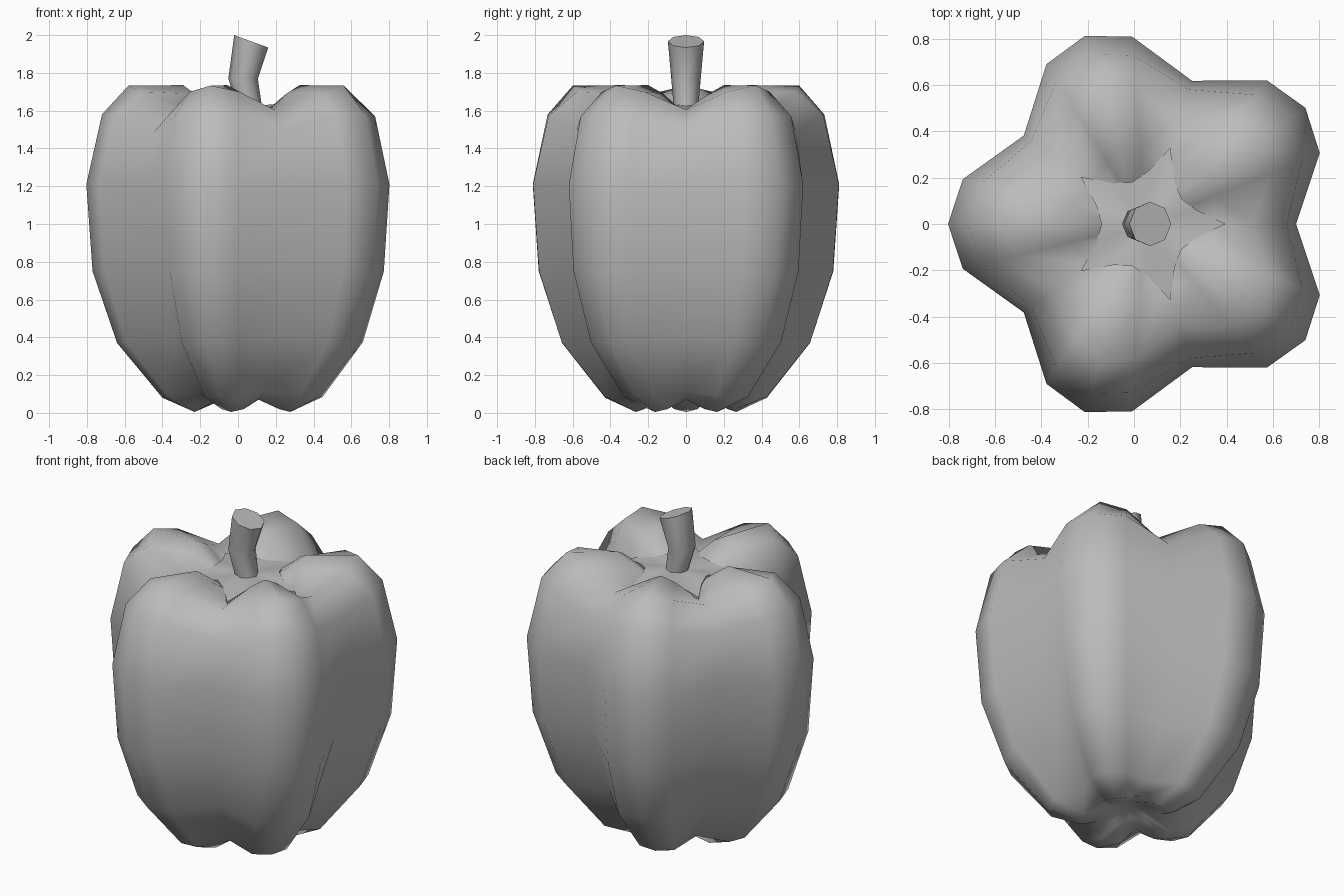
import bpy, bmesh
from math import radians, sin, cos, pi
from mathutils import Vector

cube = bpy.data.objects.get("Cube")
if cube:
    bpy.data.objects.remove(cube)

grey = bpy.data.materials.new("plain grey")
grey.use_nodes = True
COLOUR = (0.5, 0.5, 0.5, 1)
grey.diffuse_color = COLOUR
grey.node_tree.nodes["Principled BSDF"].inputs["Base Color"].default_value = COLOUR

AXIS_X = 0.05   # the fruit's axis sits slightly off centre
LOBES = 5


def polar(r, angle, z):
    return Vector((AXIS_X + r * cos(angle), r * sin(angle), z))


def make_object(name, rings, sharp_angle, first=None, last=None):
    """Bridge closed rings of points; close the ends with a tip point or a cap."""
    bm = bmesh.new()
    loops = [[bm.verts.new(p) for p in ring] for ring in rings]
    n = len(loops[0])
    for a, b in zip(loops, loops[1:]):
        for i in range(n):
            j = (i + 1) % n
            bm.faces.new((a[i], a[j], b[j], b[i]))
    for loop, tip in ((loops[0], first), (loops[-1], last)):
        if tip is None:
            bm.faces.new(loop)
        else:
            v = bm.verts.new(tip)
            for i in range(n):
                bm.faces.new((loop[i], loop[(i + 1) % n], v))
    bmesh.ops.recalc_face_normals(bm, faces=bm.faces)
    mesh = bpy.data.meshes.new(name)
    bm.to_mesh(mesh)
    bm.free()
    mesh.materials.append(grey)
    obj = bpy.data.objects.new(name, mesh)
    bpy.context.collection.objects.link(obj)
    bpy.ops.object.select_all(action='DESELECT')
    obj.select_set(True)
    bpy.context.view_layer.objects.active = obj
    bpy.ops.object.shade_smooth_by_angle(angle=radians(sharp_angle))
    return obj


# Body: five lobes, each ring given as (radius, height) at crest, shoulder, valley
PROFILE = [
    ((0.13, 0.07), (0.12, 0.08), (0.09, 0.09)),
    ((0.28, 0.005), (0.26, 0.02), (0.19, 0.07)),
    ((0.45, 0.08), (0.43, 0.085), (0.31, 0.11)),
    ((0.69, 0.37), (0.66, 0.375), (0.49, 0.4)),
    ((0.82, 0.75), (0.78, 0.75), (0.61, 0.77)),
    ((0.853, 1.21), (0.812, 1.21), (0.65, 1.21)),
    ((0.77, 1.58), (0.73, 1.57), (0.61, 1.49)),
    ((0.63, 1.733), (0.58, 1.70), (0.46, 1.605)),
    ((0.34, 1.735), (0.32, 1.69), (0.29, 1.58)),
    ((0.16, 1.60), (0.15, 1.58), (0.13, 1.55)),
]
body_rings = []
for crest, shoulder, valley in PROFILE:
    ring = []
    for k in range(LOBES):
        mid = pi + k * 2 * pi / LOBES
        for (r, z), offset in ((shoulder, -13.8), (crest, 0), (shoulder, 13.8), (valley, 36)):
            ring.append(polar(r, mid + radians(offset), z))
    body_rings.append(ring)
make_object("pepper_body", body_rings, 180, polar(0, 0, 0.12), polar(0, 0, 1.53))

# Calyx: thin star whose tips run down into the valleys
def star(tip, side, notch, drop):
    ring = []
    for k in range(LOBES):
        mid = k * 2 * pi / LOBES
        for (r, z), offset in ((tip, 0), (side, 16), (notch, 36), (side, 56)):
            ring.append(polar(r, mid + radians(offset), z - drop))
    return ring

make_object("calyx", [
    star((0.345, 1.60), (0.225, 1.62), (0.19, 1.635), 0.03),
    star((0.345, 1.60), (0.225, 1.62), (0.19, 1.635), 0),
    star((0.15, 1.62), (0.13, 1.625), (0.12, 1.63), 0),
], 50, polar(0, 0, 1.55), polar(0, 0, 1.63))

# Stem: eight-sided, bent, flaring to a tilted flat cut
STEM = [(0.07, 1.58, 0.062, 8), (0.027, 1.77, 0.078, 0), (0.07, 1.967, 0.096, -20)]
stem_rings = []
for x, z, r, tilt in STEM:
    t = radians(tilt)
    stem_rings.append([
        Vector((x + r * cos(a) * cos(t), r * sin(a), z + r * cos(a) * sin(t)))
        for a in (i * pi / 4 for i in range(8))])
make_object("stem", stem_rings, 50)
